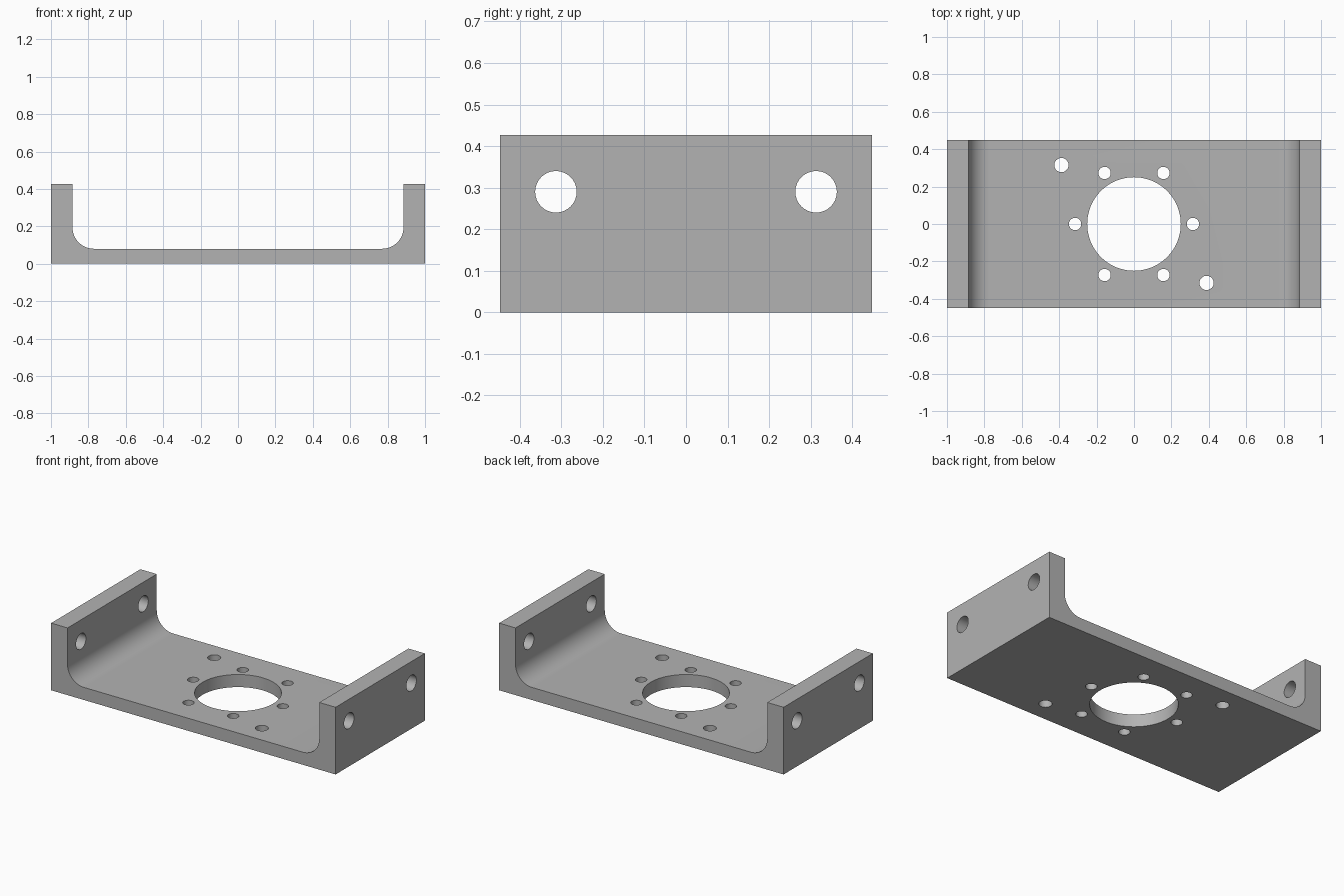
import bpy
import bmesh
from math import cos, sin, pi, radians
from mathutils import Matrix

if "Cube" in bpy.data.objects:
    bpy.data.objects.remove(bpy.data.objects["Cube"], do_unlink=True)

HALF_W, HALF_D, HEIGHT = 1.0, 0.448, 0.427   # outer size
INNER, FLOOR, FILLET = 0.885, 0.08, 0.115    # channel inside the walls

metal = bpy.data.materials.new("grey metal")
grey = (0.45, 0.45, 0.45, 1)
metal.use_nodes = True
metal.diffuse_color = grey
metal.node_tree.nodes["Principled BSDF"].inputs["Base Color"].default_value = grey


def add_object(name, bm):
    bmesh.ops.recalc_face_normals(bm, faces=bm.faces)
    mesh = bpy.data.meshes.new(name)
    bm.to_mesh(mesh)
    bm.free()
    mesh.materials.append(metal)
    obj = bpy.data.objects.new(name, mesh)
    bpy.context.collection.objects.link(obj)
    return obj


# U-shaped bracket: half profile with inner fillet, mirrored and extruded along y
STEPS = 16
half = [(HALF_W, 0), (HALF_W, HEIGHT), (INNER, HEIGHT)]
for i in range(STEPS + 1):
    a = -pi / 2 * i / STEPS
    half.append((INNER - FILLET + FILLET * cos(a), FLOOR + FILLET + FILLET * sin(a)))
profile = half + [(-x, z) for x, z in reversed(half)]

bm = bmesh.new()
face = bm.faces.new([bm.verts.new((x, -HALF_D, z)) for x, z in profile])
ext = bmesh.ops.extrude_face_region(bm, geom=[face])
moved = [v for v in ext["geom"] if isinstance(v, bmesh.types.BMVert)]
bmesh.ops.translate(bm, verts=moved, vec=(0, 2 * HALF_D, 0))
bracket = add_object("motor_bracket", bm)

# Hole cutters, none of which overlap
cutters = bmesh.new()


def drill(x, y, z, radius, length, segments=32, along_x=False):
    turn = Matrix.Rotation(pi / 2, 4, "Y") if along_x else Matrix()
    bmesh.ops.create_cone(cutters, cap_ends=True, segments=segments, radius1=radius,
                          radius2=radius, depth=length,
                          matrix=Matrix.Translation((x, y, z)) @ turn)


drill(0, 0, 0, 0.25, 0.4, segments=96)              # central bore
for k in range(6):                                  # bolt circle
    drill(0.315 * cos(k * pi / 3), 0.315 * sin(k * pi / 3), 0, 0.033, 0.4)
for s in (-1, 1):
    drill(s * 0.388, -s * 0.315, 0, 0.038, 0.4)     # diagonal locating holes
    for t in (-1, 1):
        drill(s * 0.94, t * 0.313, 0.29, 0.05, 0.4, along_x=True)  # wall holes
cutter = add_object("hole_cutter", cutters)
cutter.hide_render = True

cut = bracket.modifiers.new("holes", "BOOLEAN")
cut.operation = "DIFFERENCE"
cut.solver = "EXACT"
cut.object = cutter

bpy.ops.object.select_all(action="DESELECT")
bpy.context.view_layer.objects.active = bracket
bracket.select_set(True)
bpy.ops.object.modifier_apply(modifier=cut.name)
bpy.data.objects.remove(cutter, do_unlink=True)
bpy.ops.object.shade_smooth_by_angle(angle=radians(30))
